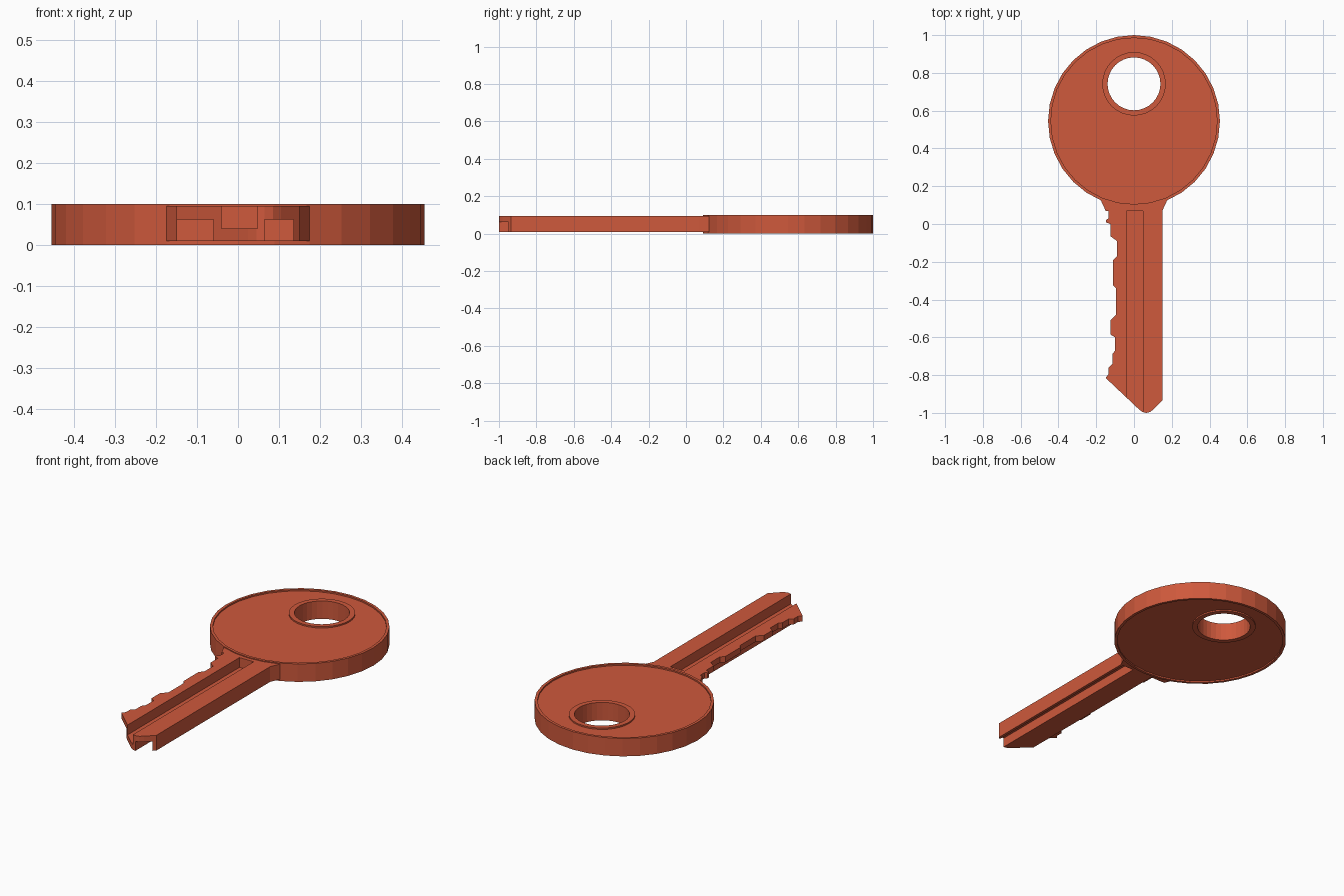
import bpy, bmesh
from math import sin, cos, asin, tau

if "Cube" in bpy.data.objects:
    bpy.data.objects.remove(bpy.data.objects["Cube"])

mat = bpy.data.materials.new("red_enamel")
mat.diffuse_color = (0.62, 0.1, 0.045, 1)
mat.use_nodes = True
mat.node_tree.nodes["Principled BSDF"].inputs["Base Color"].default_value = mat.diffuse_color


def make_object(name, bm):
    bmesh.ops.recalc_face_normals(bm, faces=bm.faces)
    mesh = bpy.data.meshes.new(name)
    bm.to_mesh(mesh)
    bm.free()
    mesh.materials.append(mat)
    obj = bpy.data.objects.new(name, mesh)
    bpy.context.collection.objects.link(obj)
    return obj


def box(name, x0, x1, y0, y1, z0, z1):
    bm = bmesh.new()
    bmesh.ops.create_cube(bm, size=1)
    for v in bm.verts:
        v.co = ((x0 + x1) / 2 + v.co.x * (x1 - x0),
                (y0 + y1) / 2 + v.co.y * (y1 - y0),
                (z0 + z1) / 2 + v.co.z * (z1 - z0))
    return make_object(name, bm)


# Round head: closed chain of rings, with raised rims round the edge and the hole
SIDES, HEAD_Y, HOLE_Y, TOP, DEPTH = 32, 0.545, 0.742, 0.1, 0.008
rings = [(HEAD_Y, 0.455, 0), (HEAD_Y, 0.455, TOP),
         (HEAD_Y, 0.44, TOP), (HEAD_Y, 0.44, TOP - DEPTH),
         (HOLE_Y, 0.168, TOP - DEPTH), (HOLE_Y, 0.168, TOP),
         (HOLE_Y, 0.14, TOP), (HOLE_Y, 0.14, 0),
         (HOLE_Y, 0.168, 0), (HOLE_Y, 0.168, DEPTH),
         (HEAD_Y, 0.44, DEPTH), (HEAD_Y, 0.44, 0)]
bm = bmesh.new()
loops = [[bm.verts.new((r * cos(tau * i / SIDES), cy + r * sin(tau * i / SIDES), z))
          for i in range(SIDES)] for cy, r, z in rings]
for a, b in zip(loops, loops[1:] + loops[:1]):
    for i in range(SIDES):
        j = (i + 1) % SIDES
        bm.faces.new((a[i], a[j], b[j], b[i]))
make_object("key_head", bm)

# Blade outline: straight back, pointed tip, cut teeth
outline = [(0.174, 0.122), (0.15, 0.07), (0.15, -0.935), (0.105, -0.98),
           (0.085, -0.995), (0.065, -1.0), (0.045, -0.995), (0.025, -0.98),
           (-0.15, -0.815), (-0.135, -0.795), (-0.135, -0.76), (-0.115, -0.74),
           (-0.115, -0.69), (-0.10, -0.67), (-0.10, -0.60), (-0.125, -0.585),
           (-0.125, -0.51), (-0.095, -0.48), (-0.095, -0.34), (-0.11, -0.325),
           (-0.11, -0.19), (-0.09, -0.17), (-0.09, -0.09), (-0.125, -0.065),
           (-0.125, 0.0), (-0.147, 0.008), (-0.147, 0.022), (-0.135, 0.03),
           (-0.135, 0.07), (-0.15, 0.07), (-0.174, 0.122)]
# Upper end follows the rim of the head
for k in range(7):
    x = -0.17 + 0.34 * k / 6
    outline.append((x, HEAD_Y - 0.448 * cos(asin(x / 0.448))))
bm = bmesh.new()
face = bm.faces.new([bm.verts.new((x, y, 0.01)) for x, y in outline])
ext = bmesh.ops.extrude_face_region(bm, geom=[face])
bmesh.ops.translate(bm, vec=(0, 0, 0.085),
                    verts=[g for g in ext["geom"] if isinstance(g, bmesh.types.BMVert)])
blade = make_object("key_blade", bm)

# Lengthwise keyway grooves: one on top, two underneath
grooves = [box("top_groove", -0.04, 0.048, -1.2, 0.07, 0.04, 0.2),
           box("tooth_side_groove", -0.3, -0.06, -1.2, 0.07, -0.1, 0.063),
           box("back_groove", 0.065, 0.135, -1.2, 0.07, -0.1, 0.063)]
for g in grooves:
    g.hide_render = True
    mod = blade.modifiers.new(g.name, 'BOOLEAN')
    mod.operation, mod.solver, mod.object = 'DIFFERENCE', 'EXACT', g
bpy.context.view_layer.objects.active = blade
for mod in list(blade.modifiers):
    bpy.ops.object.modifier_apply(modifier=mod.name)
for g in grooves:
    bpy.data.objects.remove(g)
